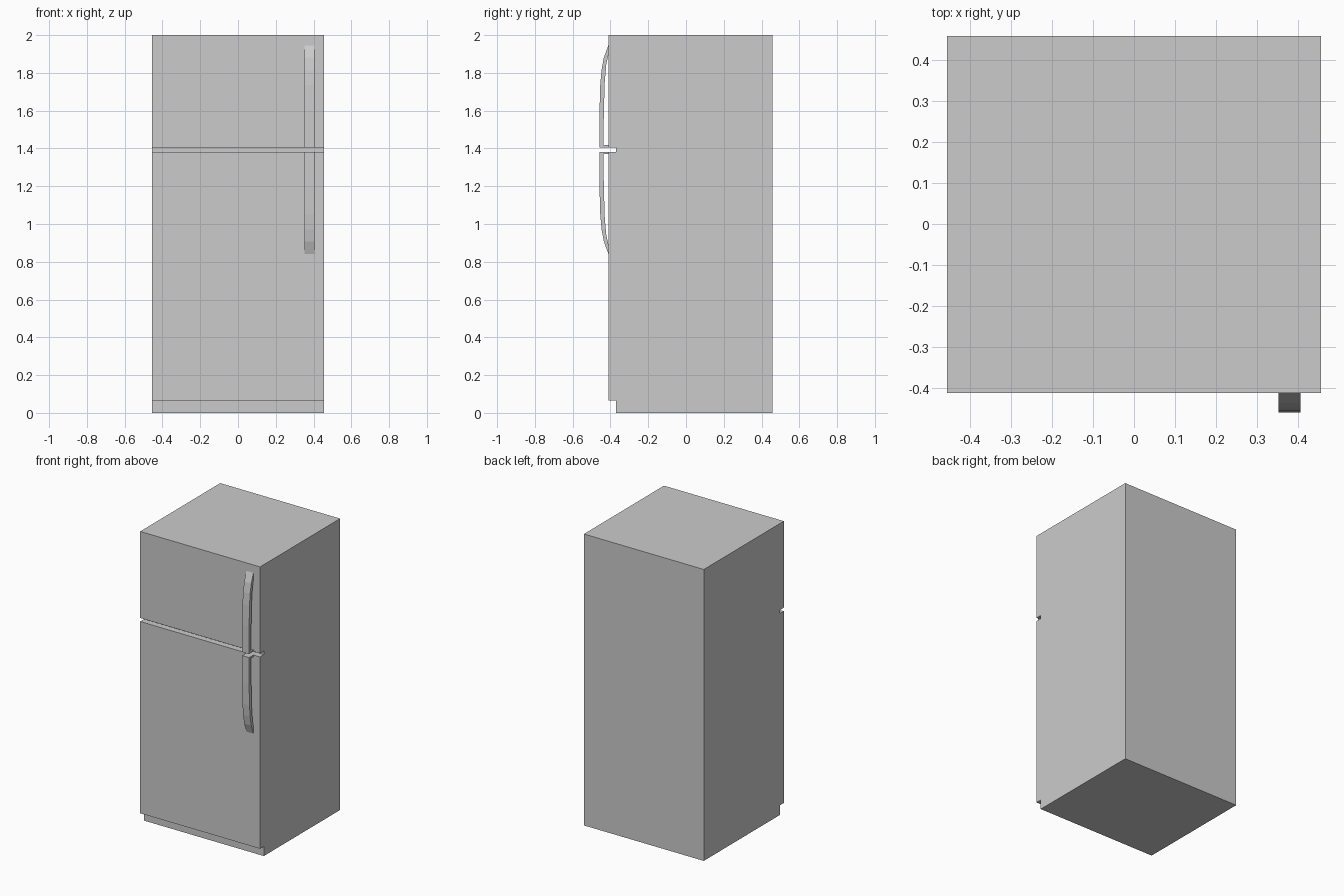
import bpy

if "Cube" in bpy.data.objects:
    bpy.data.objects.remove(bpy.data.objects["Cube"])

DOOR_Y, BODY_Y, BACK_Y = -0.411, -0.37, 0.457
GAP_LOW, GAP_TOP = 1.382, 1.406


def extrude_profile(name, profile, x0, x1):
    """Extrude a (y, z) outline along x into a closed solid."""
    n = len(profile)
    verts = [(x, y, z) for x in (x0, x1) for y, z in profile]
    faces = [tuple(range(n)), tuple(range(2 * n - 1, n - 1, -1))]
    faces += [(i, i + n, (i + 1) % n + n, (i + 1) % n) for i in range(n)]
    mesh = bpy.data.meshes.new(name)
    mesh.from_pydata(verts, [], faces)
    bm_fix(mesh)
    obj = bpy.data.objects.new(name, mesh)
    bpy.context.collection.objects.link(obj)
    return obj


def bm_fix(mesh):
    """Make the normals point outwards."""
    import bmesh
    bm = bmesh.new()
    bm.from_mesh(mesh)
    bmesh.ops.recalc_face_normals(bm, faces=bm.faces)
    bm.to_mesh(mesh)
    bm.free()


# Cabinet with flush doors: side outline with toe kick and door gap
extrude_profile("cabinet_and_doors", [
    (BACK_Y, 0), (BODY_Y, 0), (BODY_Y, 0.066), (DOOR_Y, 0.066),
    (DOOR_Y, GAP_LOW), (BODY_Y, GAP_LOW), (BODY_Y, GAP_TOP),
    (DOOR_Y, GAP_TOP), (DOOR_Y, 2.0), (BACK_Y, 2.0),
], -0.455, 0.455)

# Bowed handle outline, heights measured from the door edge at the gap
outer = [(-0.458, 0), (-0.458, 0.19), (-0.454, 0.33), (-0.447, 0.41),
         (-0.435, 0.475), (DOOR_Y, 0.54)]
inner = [(DOOR_Y, 0.49), (-0.422, 0.44), (-0.430, 0.35), (-0.435, 0.19),
         (-0.437, 0.012), (DOOR_Y, 0.012), (DOOR_Y, 0)]

# Freezer handle points up from the gap, fridge handle is its mirror image
for name, edge, sign in (("freezer_handle", GAP_TOP, 1),
                         ("fridge_handle", GAP_LOW, -1)):
    extrude_profile(name, [(y, edge + sign * h) for y, h in outer + inner],
                    0.352, 0.405)
